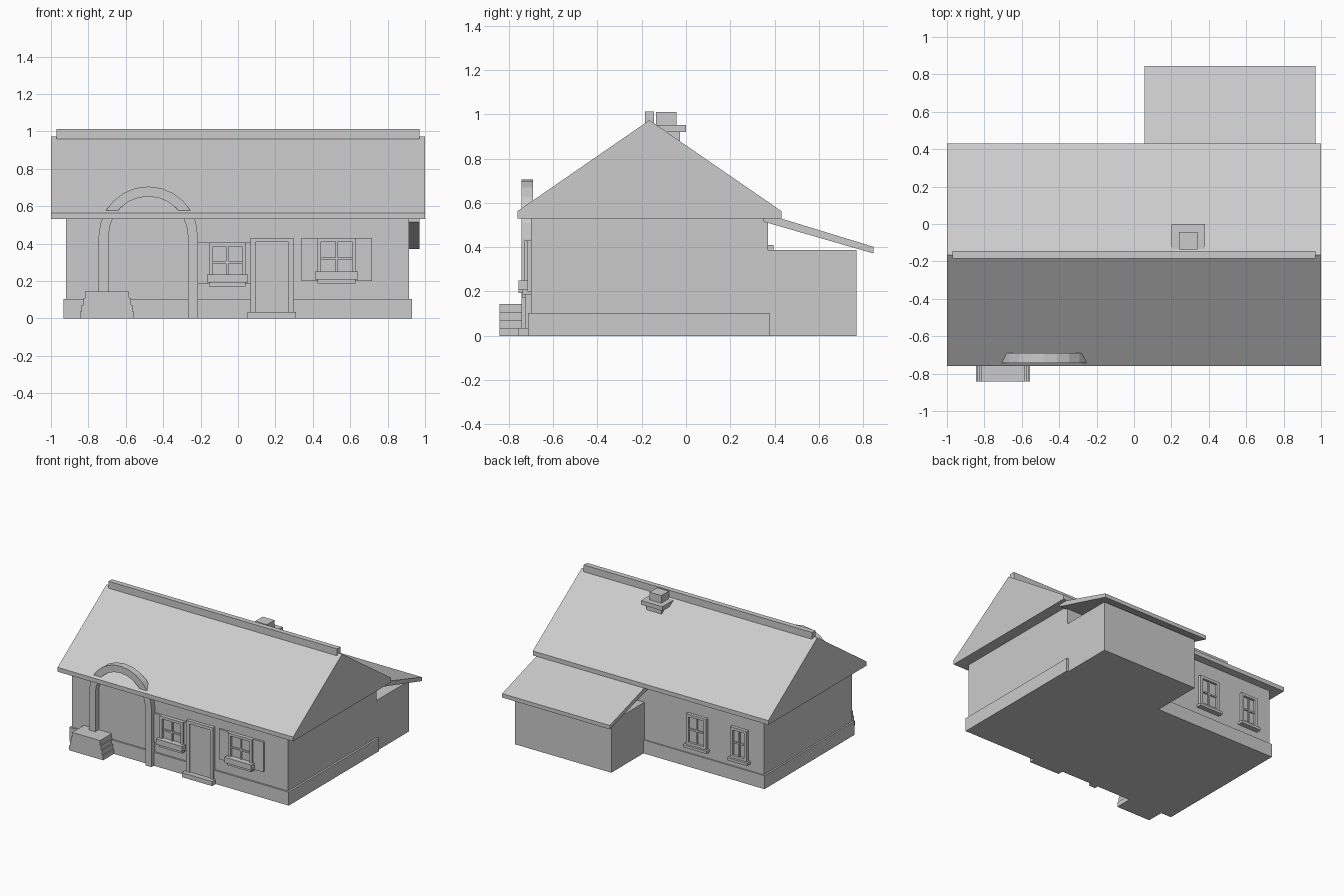
import bpy, bmesh
from math import pi, cos, sin

cube = bpy.data.objects.get("Cube")
if cube:
    bpy.data.objects.remove(cube, do_unlink=True)

grey = bpy.data.materials.new("plain grey")
grey.use_nodes = True
tone = (0.6, 0.6, 0.6, 1)
grey.diffuse_color = tone
grey.node_tree.nodes["Principled BSDF"].inputs["Base Color"].default_value = tone


def finish(name, bm):
    bmesh.ops.recalc_face_normals(bm, faces=bm.faces)
    mesh = bpy.data.meshes.new(name)
    bm.to_mesh(mesh)
    bm.free()
    mesh.materials.append(grey)
    obj = bpy.data.objects.new(name, mesh)
    bpy.context.collection.objects.link(obj)
    return obj


def box(name, x, y, z):
    """Box from (low, high) pairs on each axis."""
    bm = bmesh.new()
    bmesh.ops.create_cube(bm, size=1)
    for v in bm.verts:
        v.co = [r[0] + (c + 0.5) * (r[1] - r[0]) for c, r in zip(v.co, (x, y, z))]
    return finish(name, bm)


def extrude(name, points, axis, low, high):
    """Profile pushed along x (points are y, z) or along y (points are x, z)."""
    bm = bmesh.new()
    place = (lambda a, b: (low, a, b)) if axis == "x" else (lambda a, b: (a, low, b))
    face = bm.faces.new([bm.verts.new(place(a, b)) for a, b in points])
    new = bmesh.ops.extrude_face_region(bm, geom=[face])["geom"]
    step = (high - low, 0, 0) if axis == "x" else (0, high - low, 0)
    bmesh.ops.translate(bm, vec=step, verts=[g for g in new if isinstance(g, bmesh.types.BMVert)])
    return finish(name, bm)


def window(name, x, z, wall, out, rim=0.02):
    """Frame with two by two panes; out is the outward y direction."""
    def depth(d):
        return sorted((wall - out * 0.01, wall + out * d))
    (x0, x1), (z0, z1) = x, z
    mx, mz = (x0 + x1) / 2, (z0 + z1) / 2
    box(name + "_glass", x, depth(0.006), z)
    for side, a in (("left", x0), ("right", x1 - rim)):
        box(f"{name}_{side}_frame", (a, a + rim), depth(0.024), z)
    for side, a in (("bottom", z0), ("top", z1 - rim)):
        box(f"{name}_{side}_frame", (x0 + rim, x1 - rim), depth(0.024), (a, a + rim))
    box(name + "_upright_bar", (mx - 0.006, mx + 0.006), depth(0.016), (z0 + rim, z1 - rim))
    box(name + "_cross_bar", (x0 + rim, x1 - rim), depth(0.015), (mz - 0.006, mz + 0.006))


FRONT, BACK = -0.70, 0.37

# Main walls and plinth
box("walls", (-0.92, 0.915), (FRONT, BACK), (0, 0.54))
box("plinth", (-0.933, 0.93), (-0.713, 0.38), (0, 0.103))

# Solid gable roof and ridge cap
extrude("main_roof", [(-0.76, 0.53), (-0.76, 0.563), (-0.165, 0.973), (0.43, 0.563), (0.43, 0.53)],
        "x", -1, 1)
box("ridge_cap", (-0.97, 0.97), (-0.185, -0.145), (0.95, 1.012))

# Chimney
box("chimney_stem", (0.225, 0.355), (-0.15, -0.027), (0.8, 0.92))
box("chimney_cap", (0.2, 0.38), (-0.17, 0), (0.92, 0.952))
box("chimney_top", (0.24, 0.34), (-0.135, -0.043), (0.952, 1.01))

# Rear annexe with its sloping slab roof
box("annexe_walls", (0.095, 0.915), (BACK - 0.01, 0.77), (0, 0.388))
extrude("annexe_roof", [(0.35, 0.515), (0.845, 0.372), (0.845, 0.402), (0.42, 0.532), (0.35, 0.532)],
        "x", 0.055, 0.97)

# Entrance arch rising through the eave
cx, spring, outer, inner, n = -0.48, 0.44, 0.265, 0.212, 12
angles = [pi * i / n for i in range(n + 1)]
arch = [(cx + outer, 0)] + [(cx + outer * cos(a), spring + outer * sin(a)) for a in angles]
arch += [(cx - outer, 0), (cx - inner, 0)]
arch += [(cx + inner * cos(a), spring + inner * sin(a)) for a in reversed(angles)]
arch += [(cx + inner, 0)]
extrude("entrance_arch", arch, "y", -0.742, -0.69)

# Stacked steps, narrowing upwards
for i in range(4):
    half = 0.145 - 0.009 * i
    box(f"step_{i + 1}", (-0.7 - half, -0.7 + half), (-0.842, FRONT), (i * 0.036, (i + 1) * 0.036))

# Front door
box("door_left_post", (0.068, 0.094), (-0.725, FRONT), (0.035, 0.43))
box("door_right_post", (0.27, 0.296), (-0.725, FRONT), (0.035, 0.43))
box("door_lintel", (0.094, 0.27), (-0.725, FRONT), (0.407, 0.43))
box("door_panel", (0.094, 0.27), (-0.716, FRONT), (0.035, 0.407))
box("doorstep", (0.052, 0.31), (-0.755, FRONT), (0, 0.035))

# Front windows with shutters, flower boxes and sills
for name, mid, half, shutter, z0, z1 in (("middle_window", -0.057, 0.098, (-0.213, 0.07), 0.185, 0.405),
                                         ("left_window", 0.527, 0.102, (0.34, 0.716), 0.2, 0.43)):
    window(name, (mid - half, mid + half), (z0 + 0.01, z1), FRONT - 0.004, -1)
    for side, span in (("right", (shutter[0], mid - half)), ("left", (mid + half, shutter[1]))):
        box(f"{name}_{side}_shutter", span, (-0.715, FRONT), (z0, z1))
    box(name + "_flower_box", (mid - half - 0.012, mid + half + 0.012), (-0.755, FRONT),
        (z0 + 0.008, z0 + 0.05))
    box(name + "_sill", (mid - half, mid + half), (-0.738, FRONT), (z0 - 0.014, z0 + 0.008))

# Rear windows with sills
for name, mid, half in (("rear_inner_window", -0.36, 0.085), ("rear_outer_window", -0.72, 0.07)):
    window(name, (mid - half, mid + half), (0.175, 0.41), BACK, 1)
    box(name + "_sill", (mid - half - 0.015, mid + half + 0.015), (BACK - 0.01, BACK + 0.04),
        (0.155, 0.175))
